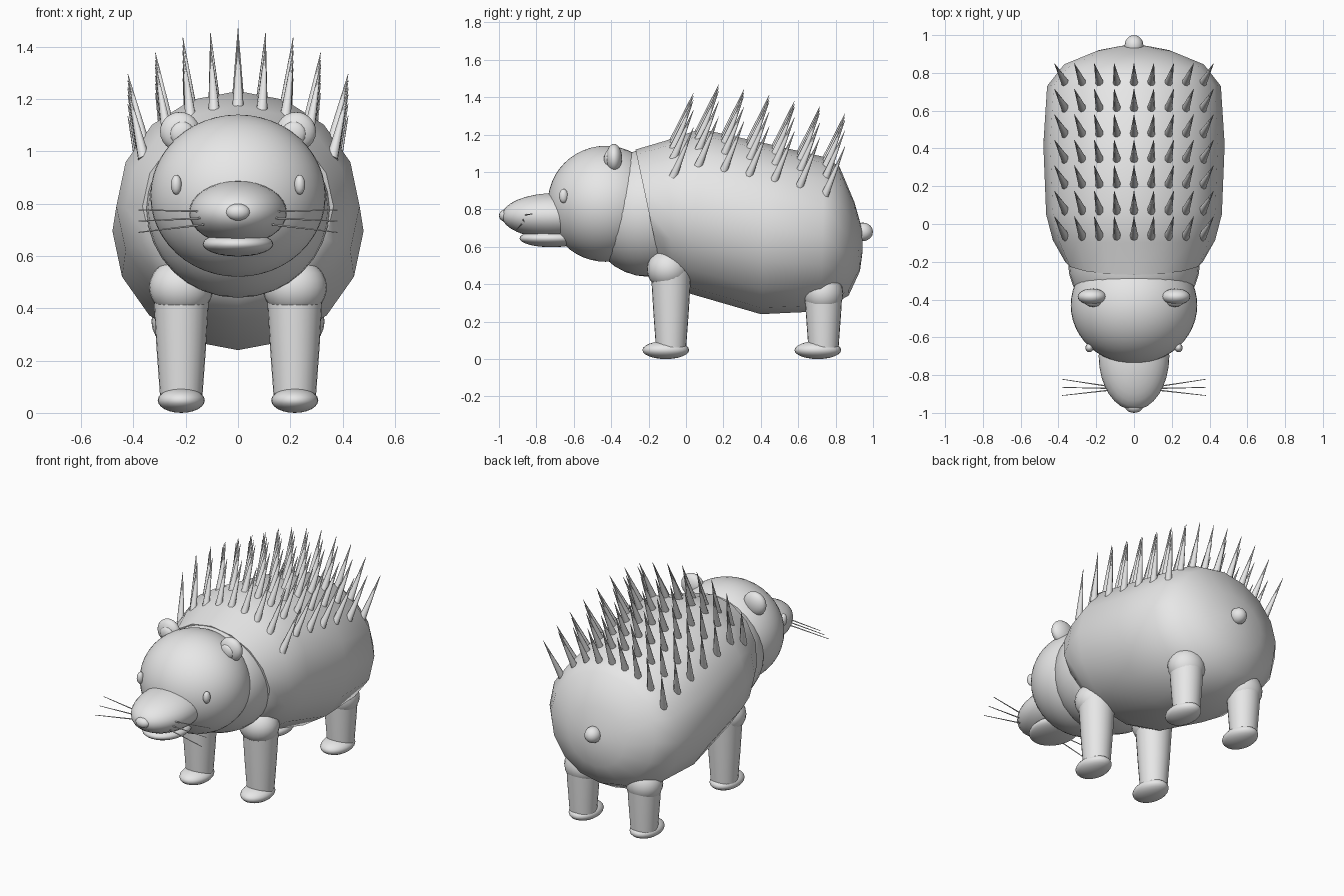
import bpy, bmesh, math
from mathutils import Vector, Matrix
from mathutils.bvhtree import BVHTree

cube = bpy.data.objects.get("Cube")
if cube:
    bpy.data.objects.remove(cube, do_unlink=True)

GREY = (0.8, 0.8, 0.8, 1)
grey = bpy.data.materials.new("plain_grey")
grey.use_nodes = True
grey.diffuse_color = GREY
grey.node_tree.nodes["Principled BSDF"].inputs["Base Color"].default_value = GREY
parts = []


def finish(name, bm):
    bmesh.ops.recalc_face_normals(bm, faces=bm.faces)
    mesh = bpy.data.meshes.new(name)
    bm.to_mesh(mesh)
    bm.free()
    mesh.materials.append(grey)
    ob = bpy.data.objects.new(name, mesh)
    bpy.context.collection.objects.link(ob)
    parts.append(ob)
    return ob


def ball(name, centre, radii, segments=32):
    bm = bmesh.new()
    place = Matrix.Translation(centre) @ Matrix.Diagonal((*radii, 1))
    bmesh.ops.create_uvsphere(bm, u_segments=segments, v_segments=segments // 2,
                              radius=1, matrix=place)
    return finish(name, bm)


def add_cone(bm, base, tip, r_base, r_tip, sides):
    base, tip = Vector(base), Vector(tip)
    axis = tip - base
    turn = axis.to_track_quat('Z', 'Y').to_matrix().to_4x4()
    bmesh.ops.create_cone(bm, cap_ends=True, segments=sides, radius1=r_base, radius2=r_tip,
                          depth=axis.length,
                          matrix=Matrix.Translation((base + tip) / 2) @ turn)


def loft(name, rings, sides):
    """Join closed rings of points, capping both ends."""
    bm = bmesh.new()
    loops = [[bm.verts.new(p) for p in ring] for ring in rings]
    for a, b in zip(loops, loops[1:]):
        for i in range(sides):
            j = (i + 1) % sides
            bm.faces.new((a[i], a[j], b[j], b[i]))
    bm.faces.new(loops[0])
    bm.faces.new(loops[-1])
    return finish(name, bm)


# Body: tilted oval sections given as top y, top z, bottom y, bottom z, half width
SIDES = 16
sections = [
    (-0.27, 1.12, -0.13, 0.46, 0.365),
    (-0.10, 1.17, -0.07, 0.40, 0.43),
    (0.08, 1.23, 0.02, 0.35, 0.465),
    (0.44, 1.15, 0.40, 0.24, 0.48),
    (0.74, 1.08, 0.72, 0.255, 0.46),
    (0.82, 1.03, 0.87, 0.34, 0.37),
    (0.90, 0.84, 0.93, 0.47, 0.20),
    (0.94, 0.70, 0.945, 0.58, 0.07),
]
rings = []
for ty, tz, by, bz, half in sections:
    ring = []
    for i in range(SIDES):
        a = math.tau * i / SIDES
        t = (1 + math.cos(a)) / 2
        ring.append((half * math.sin(a), by + (ty - by) * t, bz + (tz - bz) * t))
    rings.append(ring)
body = loft("body", rings, SIDES)

# Spines: a grid standing on the back, leaning back and fanning outwards
bm = bmesh.new()
bm.from_mesh(body.data)
surface = BVHTree.FromBMesh(bm)
bm.free()
bm = bmesh.new()
for row in range(7):
    for col in range(-4, 5):
        x, y = 0.09 * col, -0.06 + 0.135 * row
        hit = surface.ray_cast(Vector((x, y, 3)), Vector((0, 0, -1)))[0]
        if hit:
            tip = hit + Vector((x * 0.17, 0.10, 0.24))
            add_cone(bm, hit - Vector((0, 0.01, 0.025)), tip, 0.023, 0.001, 8)
finish("spines", bm)

# Head, neck and muzzle
ball("neck", (0, -0.20, 0.78), (0.35, 0.33, 0.34))
ball("head", (0, -0.43, 0.83), (0.335, 0.31, 0.31), 48)
ball("muzzle", (0, -0.70, 0.765), (0.187, 0.285, 0.122))
ball("lower_jaw", (0, -0.72, 0.645), (0.135, 0.17, 0.047))
ball("nose", (0, -0.965, 0.767), (0.048, 0.035, 0.033), 16)
ball("tail", (0, 0.945, 0.68), (0.05, 0.055, 0.05), 16)

for side, s in (("left", 1), ("right", -1)):
    ball(side + "_eye", (s * 0.236, -0.655, 0.872), (0.021, 0.024, 0.038), 16)
    ball(side + "_ear", (s * 0.222, -0.385, 1.075), (0.076, 0.043, 0.075), 24)
    ball(side + "_inner_ear", (s * 0.214, -0.415, 1.068), (0.047, 0.024, 0.047), 16)

    # Whiskers
    bm = bmesh.new()
    for k in (-1, 0, 1):
        add_cone(bm, (s * 0.13, -0.87 + 0.01 * k, 0.745 + 0.025 * k),
                 (s * 0.38, -0.865 + 0.043 * k, 0.733 + 0.043 * k), 0.004, 0.002, 6)
    finish(side + "_whiskers", bm)

    # Legs: y of leg, y of foot, height and width at the top
    for end, ly, fy, top, r in (("front", -0.08, -0.108, 0.47, 0.108),
                                ("back", 0.735, 0.705, 0.34, 0.10)):
        name = side + "_" + end + "_"
        x = s * 0.217
        legs = []
        for z, rad in ((top, r), (0.24, 0.094), (0.05, 0.08)):
            legs.append([(x + rad * math.cos(math.tau * i / 24),
                          ly + rad * math.sin(math.tau * i / 24), z) for i in range(24)])
        loft(name + "leg", legs, 24)
        ball(name + "joint", (x, ly - (0.015 if end == "front" else 0), top + 0.01),
             (r * 1.14, r * 1.06, 0.11), 24)
        ball(name + "foot", (x, fy, 0.048), (0.09, 0.125, 0.048), 24)

# Smooth shading with crisp edges
bpy.ops.object.select_all(action='DESELECT')
for ob in parts:
    ob.select_set(True)
bpy.context.view_layer.objects.active = body
bpy.ops.object.shade_smooth_by_angle(angle=math.radians(50))
